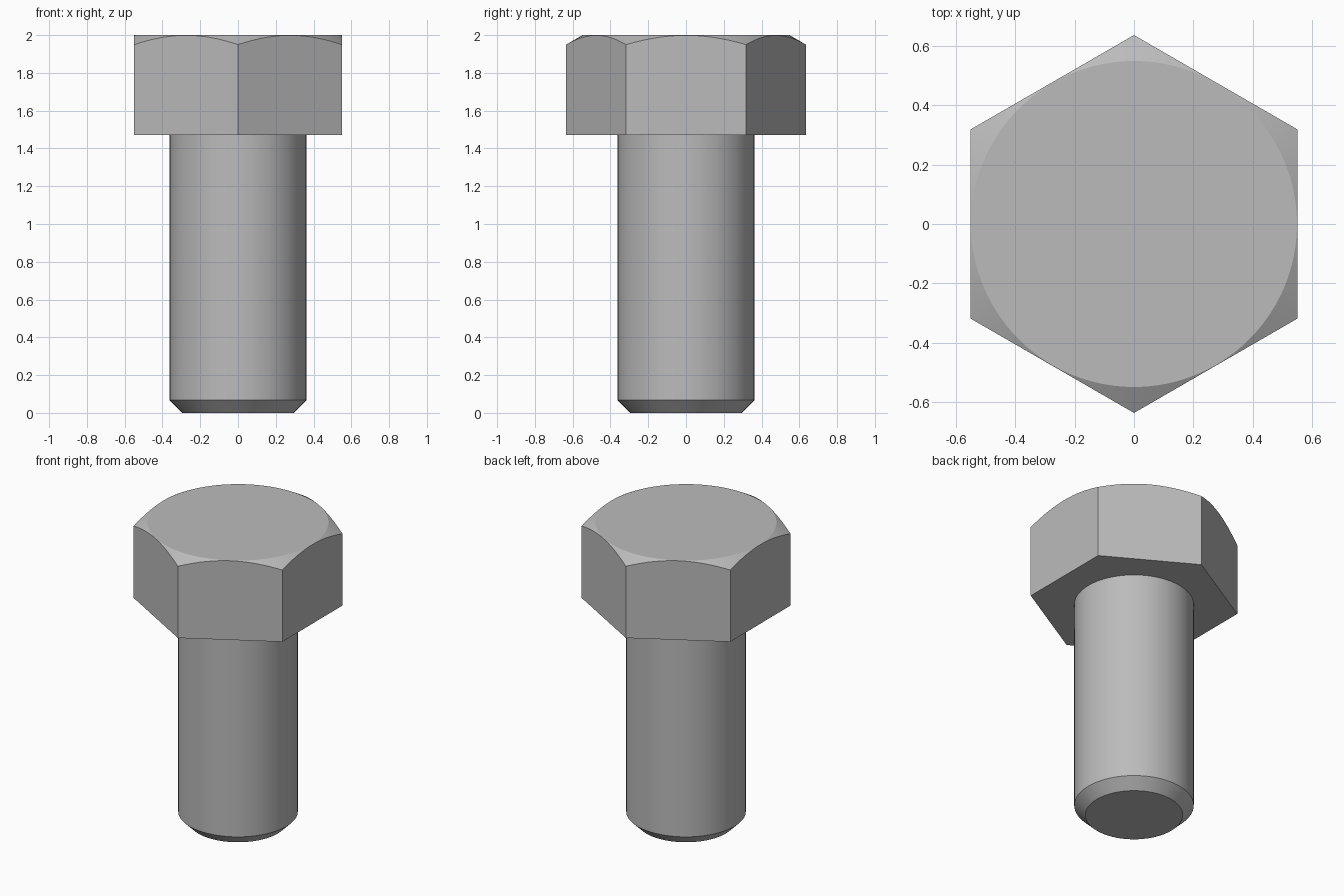
import bpy, bmesh
from math import sin, cos, tan, pi, radians

cube = bpy.data.objects.get("Cube")
if cube:
    bpy.data.objects.remove(cube, do_unlink=True)

SEGMENTS = 96
FLAT = 0.55            # centre to each flat of the hexagon
HEAD_BOTTOM, TOP = 1.47, 2.0
SHANK_RADIUS, CHAMFER = 0.362, 0.067

steel = bpy.data.materials.new("grey steel")
steel.use_nodes = True
GREY = (0.5, 0.5, 0.5, 1)
steel.diffuse_color = GREY
steel.node_tree.nodes["Principled BSDF"].inputs["Base Color"].default_value = GREY


def hex_radius(angle):
    """Distance to the hexagon outline, with flats facing +x and -x."""
    offset = (angle + pi / 6) % (pi / 3) - pi / 6
    return FLAT / cos(offset)


def lathe(name, rings):
    """Skin a stack of rings, each a function angle -> (radius, height)."""
    bm = bmesh.new()
    loops = []
    for ring in rings:
        loop = []
        for i in range(SEGMENTS):
            a = 2 * pi * i / SEGMENTS + pi / 2
            r, z = ring(a)
            loop.append(bm.verts.new((r * cos(a), r * sin(a), z)))
        loops.append(loop)
    for low, high in zip(loops, loops[1:]):
        for i in range(SEGMENTS):
            j = (i + 1) % SEGMENTS
            bm.faces.new((low[i], low[j], high[j], high[i]))
    bm.faces.new(reversed(loops[0]))
    bm.faces.new(loops[-1])
    mesh = bpy.data.meshes.new(name)
    bm.to_mesh(mesh)
    bm.free()
    mesh.materials.append(steel)
    obj = bpy.data.objects.new(name, mesh)
    bpy.context.collection.objects.link(obj)
    bpy.ops.object.select_all(action='DESELECT')
    obj.select_set(True)
    bpy.context.view_layer.objects.active = obj
    bpy.ops.object.shade_smooth_by_angle(angle=radians(25))
    return obj


def chamfered_rim(angle):
    """Where the 30 degree cone cuts the hexagon sides."""
    r = hex_radius(angle)
    return r, TOP - (r - FLAT + 0.002) * tan(radians(30))


# Hexagonal head with a conical chamfer on its top corners
lathe("hex_head", [
    lambda a: (hex_radius(a), HEAD_BOTTOM),
    chamfered_rim,
    lambda a: (FLAT - 0.002, TOP),
])

# Round shank with a bevelled tip
lathe("shank", [
    lambda a: (SHANK_RADIUS - CHAMFER, 0),
    lambda a: (SHANK_RADIUS, CHAMFER),
    lambda a: (SHANK_RADIUS, HEAD_BOTTOM),
])
